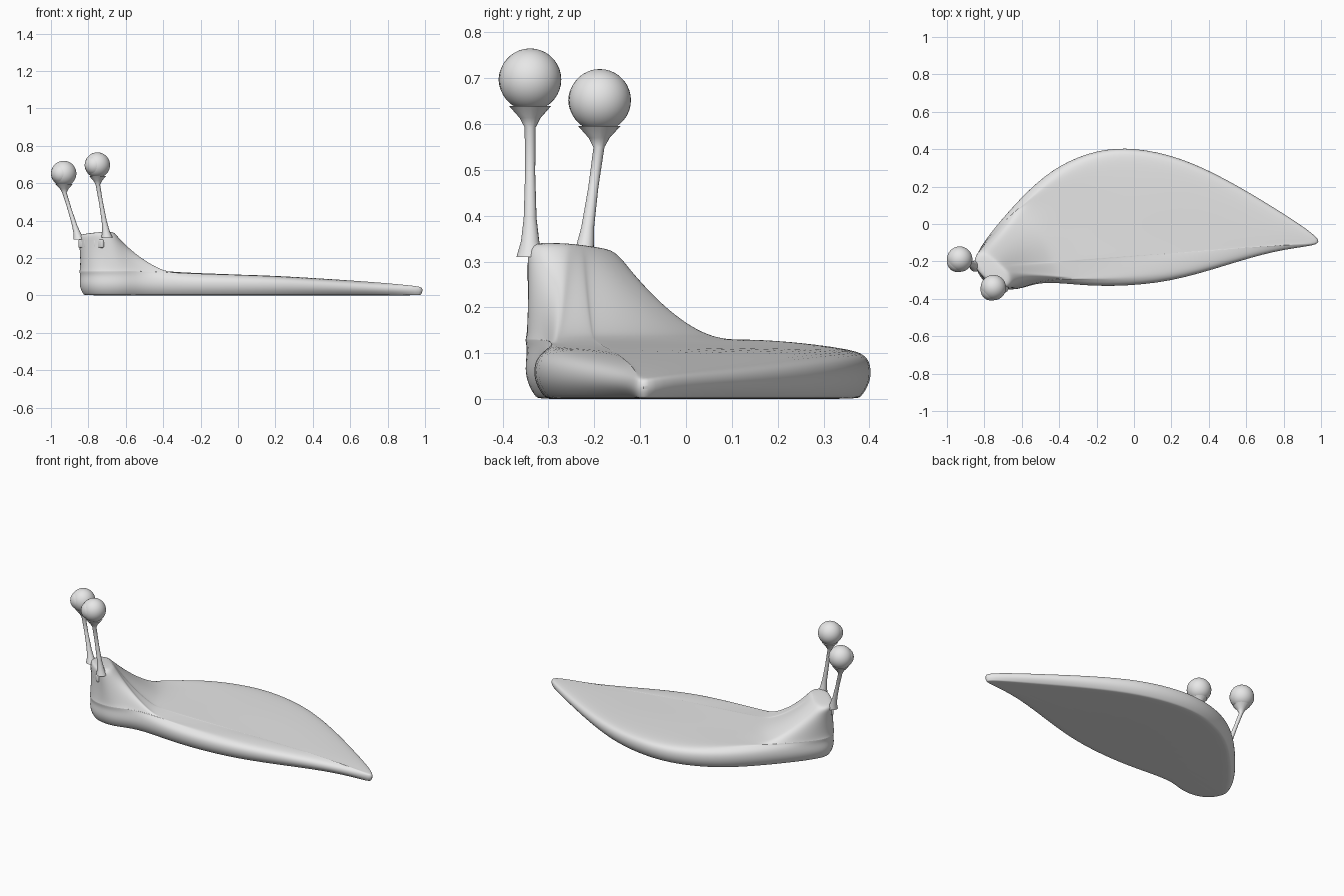
import bpy, bmesh, math
from mathutils import Vector, Matrix

cube = bpy.data.objects.get("Cube")
if cube:
    bpy.data.objects.remove(cube, do_unlink=True)

grey = bpy.data.materials.new("plain_grey")
grey.use_nodes = True
grey.diffuse_color = (0.8, 0.8, 0.8, 1)
grey.node_tree.nodes["Principled BSDF"].inputs["Base Color"].default_value = (0.8, 0.8, 0.8, 1)

# The head looks along F; U runs across the face
F = Vector((-0.68, -0.73, 0)).normalized()
U = Vector((-F.y, F.x, 0))
UP = Vector((0, 0, 1))
HEAD = Vector((-0.755, -0.25, 0))


def finish(name, bm):
    bmesh.ops.recalc_face_normals(bm, faces=bm.faces)
    mesh = bpy.data.meshes.new(name)
    bm.to_mesh(mesh)
    bm.free()
    obj = bpy.data.objects.new(name, mesh)
    bpy.context.collection.objects.link(obj)
    mesh.materials.append(grey)
    return obj


def select(obj):
    bpy.ops.object.select_all(action='DESELECT')
    obj.select_set(True)
    bpy.context.view_layer.objects.active = obj


def smooth(obj, angle=40):
    select(obj)
    bpy.ops.object.shade_smooth_by_angle(angle=math.radians(angle))


def face_frame(loc, size):
    """Matrix with x across the face, y along the gaze and z up."""
    rot = Matrix((U, F, UP)).transposed().to_4x4()
    return Matrix.Translation(loc) @ rot @ Matrix.Diagonal((*size, 1))


def ball(name, loc, size):
    bm = bmesh.new()
    bmesh.ops.create_uvsphere(bm, u_segments=32, v_segments=18, radius=1,
                              matrix=face_frame(loc, size))
    obj = finish(name, bm)
    smooth(obj, 60)
    return obj


# Body outline: x, y and the direction of the matching point on the head rim
outline = [
    (1.01, -0.1, 30), (0.94, -0.035, 36), (0.75, 0.09, 44), (0.5, 0.24, 54),
    (0.25, 0.36, 64), (0, 0.413, 74), (-0.2, 0.4, 85), (-0.4, 0.32, 97),
    (-0.55, 0.2, 110), (-0.68, 0.06, 125), (-0.78, -0.06, 142),
    (-0.84, -0.15, 165), (-0.855, -0.21, 190), (-0.83, -0.28, 213),
    (-0.77, -0.335, 240), (-0.69, -0.355, 270), (-0.6, -0.35, 300),
    (-0.5, -0.308, 325), (-0.3, -0.328, 350), (-0.1, -0.338, 360),
    (0.2, -0.313, 367), (0.5, -0.22, 374), (0.75, -0.145, 380),
    (0.94, -0.12, 385)]
backs = [(-0.5, 0.13), (-0.2, 0.115), (0.2, 0.108), (0.6, 0.082), (0.95, 0.058), (1.02, 0.045)]
REACH = 0.31


def back_height(x):
    for (x0, z0), (x1, z1) in zip(backs, backs[1:]):
        if x < x1:
            return z0 + (z1 - z0) * max(0, (x - x0) / (x1 - x0))
    return backs[-1][1]


def head_rim(deg):
    d = Vector((math.cos(math.radians(deg)), math.sin(math.radians(deg)), 0))
    r = (abs(d.dot(U) / 0.125) ** 3 + abs(d.dot(F) / 0.06) ** 3) ** (-1 / 3)
    return HEAD + d * r


edge = [Vector((x, y, 0)) for x, y, a in outline]
rim = [head_rim(a) for x, y, a in outline]
count = len(edge)
inward = []
for i in range(count):
    t = edge[(i + 1) % count] - edge[i - 1]
    inward.append(Vector((-t.y, t.x, 0)).normalized() * (0.5 if edge[i].x > 0.85 else 1))


def lift(p, z):
    return Vector((p.x, p.y, z))


rings = []
# Sole and rounded flank
for inset, low, part in ((0.034, 0, 0), (0.026, 0.002, 0), (0.008, 0.004, 0.2),
                         (0, 0, 0.5), (0.006, 0, 0.8)):
    rings.append([lift(e + n * inset, low + part * back_height(e.x))
                  for e, n in zip(edge, inward)])
# Flat back, closing in on the neck
starts, reach = [], []
for e, n, h in zip(edge, inward, rim):
    far = (e - h).length
    starts.append(e + n * 0.035 * min(1, far / REACH) ** 2)
    reach.append(h + (starts[-1] - h) * min(1, REACH / max((starts[-1] - h).length, 0.001)))
for m in (0, 0.33, 0.67):
    rings.append([lift(p, back_height(p.x) * (0.96 if m == 0 else 1))
                  for p in (s.lerp(r, m) for s, r in zip(starts, reach))])
# Neck sweeping up to the top of the head
for k in (1, 0.8, 0.6, 0.42, 0.26, 0.12, 0):
    ring = []
    for h, r in zip(rim, reach):
        p = h.lerp(r, k)
        low = back_height(p.x)
        top = 0.325 + 0.07 * (h - HEAD).dot(U)
        ring.append(lift(p, low + (top - low) * (1 - k) ** 1.6))
    rings.append(ring)
rings.append([HEAD.lerp(p, 0.75) + UP * (0.012 + p.z * 0.25) for p in rings[-1]])

bm = bmesh.new()
loops = [[bm.verts.new(p) for p in ring] for ring in rings]
for a, b in zip(loops, loops[1:]):
    for i in range(count):
        j = (i + 1) % count
        bm.faces.new((a[i], a[j], b[j], b[i]))
bm.faces.new(loops[0])
bm.faces.new(loops[-1])
body = finish("body", bm)
select(body)
body.modifiers.new("smooth_skin", 'SUBSURF').levels = 2
bpy.ops.object.modifier_apply(modifier="smooth_skin")

# Mouth opening, narrower at the chin
MOUTH = HEAD + F * 0.05 + UP * 0.205
bm = bmesh.new()
bmesh.ops.create_cube(bm, size=1)
for v in bm.verts:
    v.co.x *= 0.205 if v.co.z > 0 else 0.155
    v.co.y *= 0.1
    v.co.z *= 0.18
bmesh.ops.bevel(bm, geom=bm.edges[:], offset=0.04, segments=5, profile=0.5, affect='EDGES')
bm.transform(face_frame(MOUTH, (1, 1, 1)))
cutter = finish("mouth_cutter", bm)
cutter.hide_render = True
select(body)
cut = body.modifiers.new("mouth", 'BOOLEAN')
cut.operation, cut.object, cut.solver = 'DIFFERENCE', cutter, 'EXACT'
bpy.ops.object.modifier_apply(modifier="mouth")
bpy.data.objects.remove(cutter, do_unlink=True)
smooth(body, 45)

# Upper teeth
for i in range(4):
    side = i - 1.5
    bm = bmesh.new()
    bmesh.ops.create_cube(bm, size=1, matrix=Matrix.Diagonal((0.043, 0.02, 0.045, 1)))
    bmesh.ops.bevel(bm, geom=bm.edges[:], offset=0.007, segments=3, profile=0.5, affect='EDGES')
    loc = MOUTH + U * side * 0.045 + F * (0.002 - 0.006 * abs(side)) + UP * 0.072
    bm.transform(face_frame(loc, (1, 1, 1)))
    smooth(finish("upper_tooth_%d" % (i + 1), bm))

# Tongue on the floor of the mouth
ball("tongue", MOUTH - F * 0.015 - UP * 0.075, (0.062, 0.035, 0.022))


def tube(name, stations, sides=16):
    """Round tube through (point, radius) stations."""
    bm = bmesh.new()
    loops = []
    for p, r in stations:
        loops.append([bm.verts.new(Vector(p) + r * (U * math.cos(a) + F * math.sin(a)))
                      for a in (math.tau * i / sides for i in range(sides))])
    for a, b in zip(loops, loops[1:]):
        for i in range(sides):
            j = (i + 1) % sides
            bm.faces.new((a[i], a[j], b[j], b[i]))
    bm.faces.new(loops[0])
    bm.faces.new(loops[-1])
    smooth(finish(name, bm), 60)


# Eye stalks, eyeballs and raised lenses
for side, base, eye, r in (
        ("right", (-0.85, -0.225, 0.3), (-0.932, -0.188, 0.652), 0.068),
        ("left", (-0.7, -0.34, 0.31), (-0.752, -0.34, 0.697), 0.068)):
    base, eye = Vector(base), Vector(eye)
    neck = eye - UP * r * 1.25 + (base - eye) * 0.05
    tube(side + "_eye_stalk", [
        (base, 0.03), (base.lerp(neck, 0.12), 0.02), (base.lerp(neck, 0.3), 0.014),
        (base.lerp(neck, 0.65), 0.011), (neck, 0.012),
        (neck.lerp(eye, 0.2), 0.023), (neck.lerp(eye, 0.45), r * 0.68)])
    ball(side + "_eye", eye, (r, r, r))
    ball(side + "_eye_lens", eye + F * 0.019, (0.055, 0.055, 0.055))
